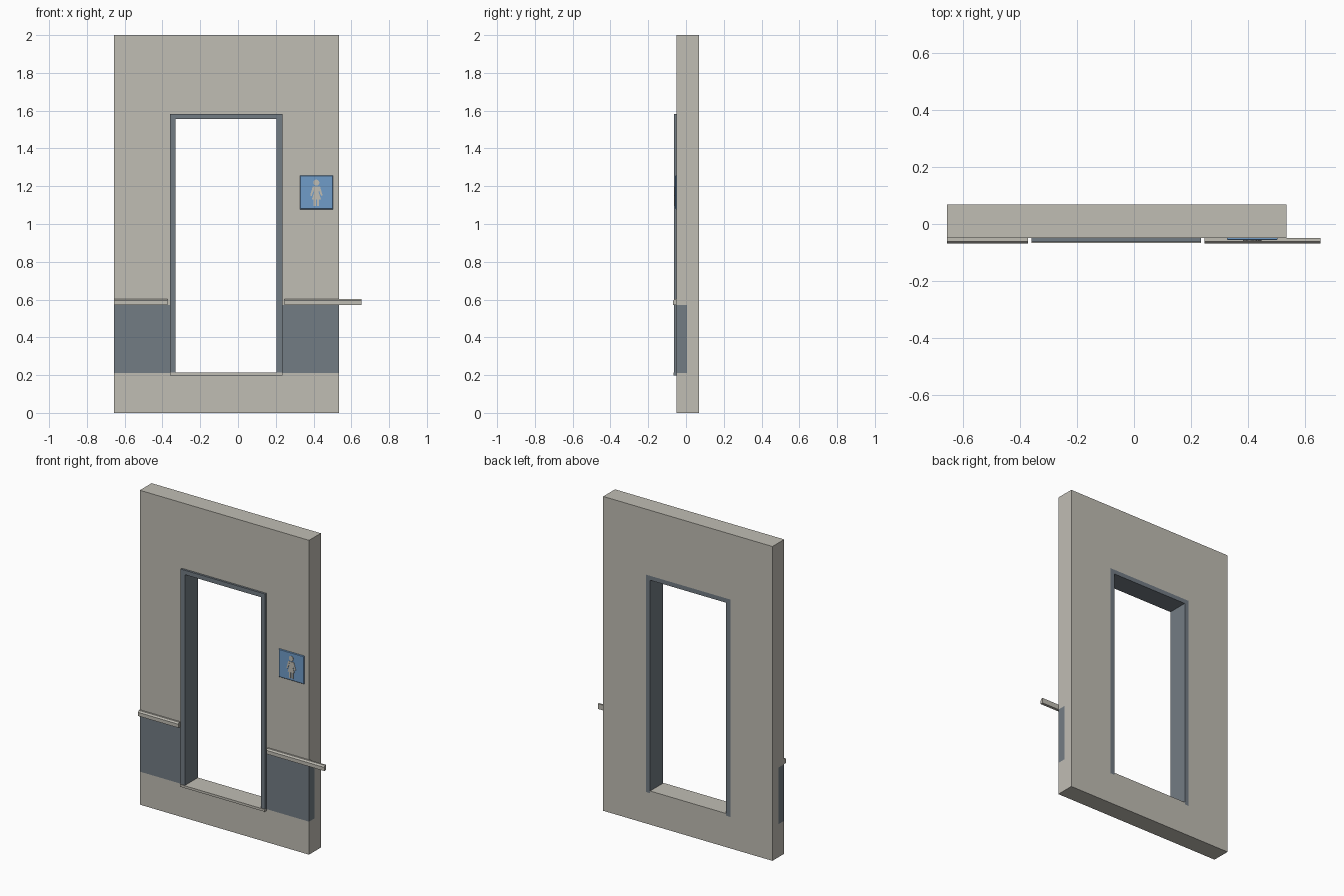
import bpy, bmesh, math
from mathutils import Vector

if "Cube" in bpy.data.objects:
    bpy.data.objects.remove(bpy.data.objects["Cube"])


def material(name, rgb):
    m = bpy.data.materials.new(name)
    m.diffuse_color = (*rgb, 1)
    m.use_nodes = True
    m.node_tree.nodes["Principled BSDF"].inputs["Base Color"].default_value = m.diffuse_color
    return m


PLASTER = material("warm_grey", (0.527, 0.509, 0.456))
SLATE = material("slate_blue_grey", (0.171, 0.202, 0.231))
BLUE = material("sign_blue", (0.162, 0.332, 0.578))


def finish(name, bm, *mats):
    bmesh.ops.recalc_face_normals(bm, faces=bm.faces[:])
    me = bpy.data.meshes.new(name)
    bm.to_mesh(me)
    bm.free()
    for m in mats:
        me.materials.append(m)
    ob = bpy.data.objects.new(name, me)
    bpy.context.collection.objects.link(ob)
    return ob


def prism(name, points, direction, mat):
    """Extrude a closed outline along a direction."""
    bm = bmesh.new()
    face = bm.faces.new([bm.verts.new(p) for p in points])
    ext = bmesh.ops.extrude_face_region(bm, geom=[face], use_keep_orig=True)
    verts = [g for g in ext["geom"] if isinstance(g, bmesh.types.BMVert)]
    bmesh.ops.translate(bm, verts=verts, vec=direction)
    return finish(name, bm, mat)


def box(name, x0, x1, y0, y1, z0, z1, mat):
    outline = [(x0, y0, z0), (x1, y0, z0), (x1, y0, z1), (x0, y0, z1)]
    return prism(name, outline, (0, y1 - y0, 0), mat)


# Main sizes
FRONT, BACK = -0.05, 0.068
LEFT, RIGHT = -0.656, 0.535
DOOR_L, DOOR_R, DOOR_B, DOOR_T = -0.36, 0.235, 0.2, 1.583

# Wall: grid of cells with the doorway left empty, painted dado by rule
XS = [LEFT, DOOR_L, DOOR_R, RIGHT]
YS = [FRONT, 0.006, BACK]
ZS = [0, DOOR_B, 0.21, 0.57, DOOR_T, 2]


def solid(i, j, k):
    inside = 0 <= i < 3 and 0 <= j < 2 and 0 <= k < 5
    return inside and not (i == 1 and 1 <= k <= 3)


bm = bmesh.new()
for i in range(3):
    for j in range(2):
        for k in range(5):
            if not solid(i, j, k):
                continue
            for axis in range(3):
                for side in (0, 1):
                    n = [i, j, k]
                    n[axis] += 2 * side - 1
                    if solid(*n):
                        continue
                    quad = []
                    for a, b in ((0, 0), (1, 0), (1, 1), (0, 1)):
                        c = [i, j, k]
                        c[axis] += side
                        c[(axis + 1) % 3] += a
                        c[(axis + 2) % 3] += b
                        quad.append(bm.verts.new((XS[c[0]], YS[c[1]], ZS[c[2]])))
                    f = bm.faces.new(quad)
                    outer = (axis == 1 and side == 0) or (axis == 0 and j == 0)
                    f.material_index = int(k == 2 and j == 0 and outer)
bmesh.ops.remove_doubles(bm, verts=bm.verts[:], dist=1e-5)
finish("wall", bm, PLASTER, SLATE)

# Door frame: one upside-down U swept through the wall
IN_L, IN_R, IN_T = DOOR_L + 0.03, DOOR_R - 0.03, DOOR_T - 0.028
frame = [(DOOR_L, DOOR_B), (DOOR_L, DOOR_T), (DOOR_R, DOOR_T), (DOOR_R, DOOR_B),
         (IN_R, DOOR_B), (IN_R, IN_T), (IN_L, IN_T), (IN_L, DOOR_B)]
prism("door_frame", [(x, -0.063, z) for x, z in frame], (0, BACK + 0.063, 0), SLATE)

# Threshold with a full-width front lip
box("threshold", IN_L, IN_R, -0.066, BACK, DOOR_B, 0.214, PLASTER)
box("threshold_lip", DOOR_L, DOOR_R, -0.067, FRONT, DOOR_B - 0.001, 0.214, PLASTER)

# Hand rails with a chamfered top edge
rail = [(FRONT, 0.571), (-0.068, 0.571), (-0.068, 0.594), (-0.061, 0.604), (FRONT, 0.604)]
for name, x0, x1 in (("left_rail", LEFT, -0.372), ("right_rail", 0.247, 0.655)):
    prism(name, [(x0, y, z) for y, z in rail], (x1 - x0, 0, 0), PLASTER)

# Sign plate with a bevelled front
SX, SZ = 0.415, 1.167
sign = box("sign_plate", SX - 0.088, SX + 0.088, -0.057, FRONT, SZ - 0.089, SZ + 0.089, BLUE)
bm = bmesh.new()
bm.from_mesh(sign.data)
edges = [e for e in bm.edges if all(v.co.y < -0.056 for v in e.verts)]
bmesh.ops.bevel(bm, geom=edges, offset=0.003, segments=1, affect="EDGES")
bm.to_mesh(sign.data)
bm.free()

# Figure on the sign: head disc, dress, arms and legs
head = [(0.016 * math.cos(t * math.pi / 8), 1.219 + 0.016 * math.sin(t * math.pi / 8))
        for t in range(16)]
dress = [(-0.016, 1.199), (0.016, 1.199), (0.012, 1.168), (0.024, 1.131),
         (-0.024, 1.131), (-0.012, 1.168)]
arm = [(0.014, 1.199), (0.020, 1.197), (0.033, 1.152), (0.025, 1.148), (0.012, 1.182)]
leg = [(0.003, 1.132), (0.015, 1.132), (0.015, 1.094), (0.003, 1.094)]
parts = [("figure_head", head, 1), ("figure_dress", dress, 1)]
for side, s in (("left", -1), ("right", 1)):
    parts += [(side + "_arm", arm, s), (side + "_leg", leg, s)]
for n, (name, outline, s) in enumerate(parts):
    y = -0.0595 - 0.0001 * n
    prism(name, [(SX + s * x, y, z) for x, z in outline], (0, -0.0565 - y, 0), PLASTER)
